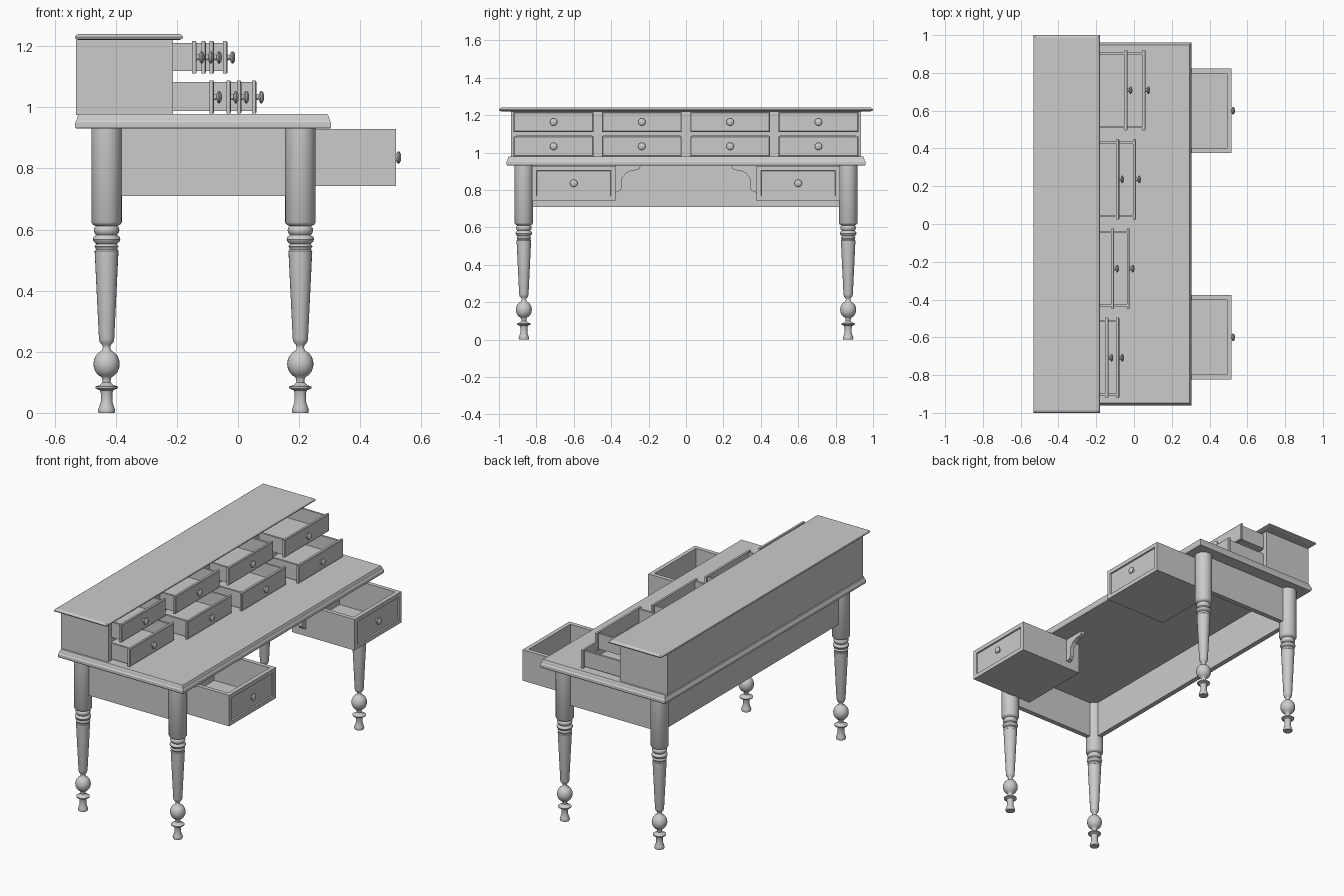
import bpy, bmesh, math
from mathutils import Vector

cube = bpy.data.objects.get("Cube")
if cube:
    bpy.data.objects.remove(cube, do_unlink=True)

wood = bpy.data.materials.new("grey wood")
wood.use_nodes = True
GREY = (0.6, 0.6, 0.6, 1)
wood.diffuse_color = GREY
wood.node_tree.nodes["Principled BSDF"].inputs["Base Color"].default_value = GREY


def finish(name, bm, smooth=False):
    bmesh.ops.recalc_face_normals(bm, faces=bm.faces)
    mesh = bpy.data.meshes.new(name)
    bm.to_mesh(mesh)
    bm.free()
    mesh.materials.append(wood)
    ob = bpy.data.objects.new(name, mesh)
    bpy.context.collection.objects.link(ob)
    if smooth:
        bpy.ops.object.select_all(action='DESELECT')
        ob.select_set(True)
        bpy.context.view_layer.objects.active = ob
        bpy.ops.object.shade_smooth_by_angle(angle=math.radians(40))
    return ob


def add_box(bm, x, y, z):
    """Add a box given (min, max) pairs; return its +x face."""
    vs = bmesh.ops.create_cube(bm, size=1)["verts"]
    for v in vs:
        v.co = Vector([(a + b) / 2 + c * (b - a) for c, (a, b) in zip(v.co, (x, y, z))])
    return max({f for v in vs for f in v.link_faces}, key=lambda f: f.calc_center_median().x)


def box(name, x, y, z):
    bm = bmesh.new()
    add_box(bm, x, y, z)
    return finish(name, bm)


def moulded_slab(name, x, y, profile):
    """Stack inset rectangles: profile is a list of (height, inset)."""
    bm = bmesh.new()
    rings = []
    for z, i in profile:
        corners = ((x[0] + i, y[0] + i), (x[1] - i, y[0] + i),
                   (x[1] - i, y[1] - i), (x[0] + i, y[1] - i))
        rings.append([bm.verts.new((a, b, z)) for a, b in corners])
    for lo, hi in zip(rings, rings[1:]):
        for k in range(4):
            n = (k + 1) % 4
            bm.faces.new((lo[k], lo[n], hi[n], hi[k]))
    bm.faces.new(rings[0][::-1])
    bm.faces.new(rings[-1])
    return finish(name, bm)


def turned(name, profile, place, sides=24):
    """Lathe a (radius, height) profile about z."""
    bm = bmesh.new()
    rings = [[bm.verts.new((r * math.cos(math.tau * k / sides),
                            r * math.sin(math.tau * k / sides), z))
              for k in range(sides)] for r, z in profile]
    for lo, hi in zip(rings, rings[1:]):
        for k in range(sides):
            n = (k + 1) % sides
            bm.faces.new((lo[k], lo[n], hi[n], hi[k]))
    bm.faces.new(rings[0][::-1])
    bm.faces.new(rings[-1])
    ob = finish(name, bm, True)
    ob.location = place
    return ob


KNOB = [(.010, 0), (.008, .008), (.015, .010), (.020, .014), (.020, .018),
        (.014, .023), (.006, .025)]


def knob(name, x, y, z):
    ob = turned(name, KNOB, (x, y, z), 16)
    ob.rotation_euler.y = math.pi / 2


def drawer(name, front, depth, y, half, z, lip, wall, panel):
    """Open tray; the front overhangs the body by lip = (side, below, above)."""
    bm = bmesh.new()
    back, inner = front - depth, front - wall
    lo, hi = z[0] + lip[1], z[1] - lip[2]
    w = half - lip[0]
    add_box(bm, (back, inner), (y - w, y - w + wall), (lo, hi))
    add_box(bm, (back, inner), (y + w - wall, y + w), (lo, hi))
    add_box(bm, (back, back + wall), (y - w + wall, y + w - wall), (lo, hi))
    add_box(bm, (back, inner), (y - w + wall, y + w - wall), (lo, lo + .012))
    face = add_box(bm, (inner, front), (y - half, y + half), z)
    if panel:    # recessed centre panel
        bmesh.ops.inset_region(bm, faces=[face], thickness=.035)
        bmesh.ops.inset_region(bm, faces=[face], thickness=.003, depth=-.008)
    else:        # softly moulded rim
        bmesh.ops.inset_region(bm, faces=[face], thickness=.006)
        for v in face.verts:
            v.co.x += .003
    finish(name, bm)
    knob(name + "_knob", front - (.008 if panel else -.003), y, sum(z) / 2)


# Desk top, hutch lid
moulded_slab("desk_top", (-.533, .305), (-.96, .96),
             [(.93, .004), (.936, 0), (.95, 0), (.958, .005), (.97, .008), (.978, .012)])
moulded_slab("hutch_lid", (-.533, -.18), (-1, 1),
             [(1.22, .012), (1.224, .002), (1.23, 0), (1.236, .004), (1.24, .012)])

# Turned legs
LEG = [(.026, 0), (.028, .008), (.025, .018), (.019, .035), (.019, .065), (.022, .074),
       (.036, .080), (.037, .086), (.022, .091), (.013, .100), (.014, .110)]
LEG += [(.043 * math.cos(a), .16 + .047 * math.sin(a))
        for a in (math.radians(d) for d in range(-68, 69, 17))]
LEG += [(.012, .213), (.014, .222), (.022, .230), (.025, .242), (.039, .530),
        (.035, .534), (.036, .540), (.040, .544), (.036, .549), (.034, .553),
        (.042, .560), (.045, .568), (.042, .576), (.034, .582), (.039, .588),
        (.042, .597), (.040, .606), (.035, .611), (.045, .616), (.05, .624), (.05, .935)]
for x, xn in ((-.43, "back"), (.204, "front")):
    for y, yn in ((-.867, "right"), (.867, "left")):
        turned(f"{xn}_{yn}_leg", LEG, (x, y, 0))

# Apron panels
box("back_apron", (-.445, -.415), (-.86, .86), (.71, .932))
for s, side in ((-1, "right"), (1, "left")):
    box(side + "_apron", (-.42, .19), tuple(sorted((s * .85, s * .88))), (.71, .932))

# Wide drawers below the top, each with a curved corner bracket
BRACKET = [(0, .93), (.135, .93), (.128, .912), (.115, .906), (.085, .903), (.055, .888),
           (.036, .862), (.032, .835), (.034, .81), (.025, .795), (0, .785)]
for s, side in ((-1, "right"), (1, "left")):
    drawer(side + "_desk_drawer", .517, .42, s * .6, .223, (.742, .929), (0, 0, 0), .025, True)
    bm = bmesh.new()
    face = bm.faces.new([bm.verts.new((.165, s * (.378 - a), z)) for a, z in BRACKET])
    new = bmesh.ops.extrude_face_region(bm, geom=[face])["geom"]
    bmesh.ops.translate(bm, vec=(.025, 0, 0),
                        verts=[v for v in new if isinstance(v, bmesh.types.BMVert)])
    finish(side + "_bracket", bm)

# Hutch carcass
DEPTH, WIDE = (-.53, -.212), .935
box("hutch_back", (-.53, -.515), (-WIDE, WIDE), (.975, 1.222))
box("hutch_shelf", (-.52, -.212), (-WIDE, WIDE), (1.088, 1.112))
box("hutch_ceiling", (-.52, -.212), (-WIDE, WIDE), (1.212, 1.222))
for i, y in enumerate((-.921, -.473, 0, .473, .921)):
    t = .014 if abs(y) > .9 else .03
    box(f"hutch_upright_{i + 1}", DEPTH, (y - t, y + t), (.975, 1.222))

# Small hutch drawers, pulled out by growing amounts
rows = (("upper", (1.110, 1.216), (-.138, -.108, -.081, -.037)),
        ("lower", (.979, 1.087), (-.081, -.026, .008, .057)))
for row, z, fronts in rows:
    for i, x in enumerate(fronts):
        drawer(f"{row}_drawer_{i + 1}", x, .3, -.708 + i * .472, .213, z,
               (.013, .008, .005), .012, False)
